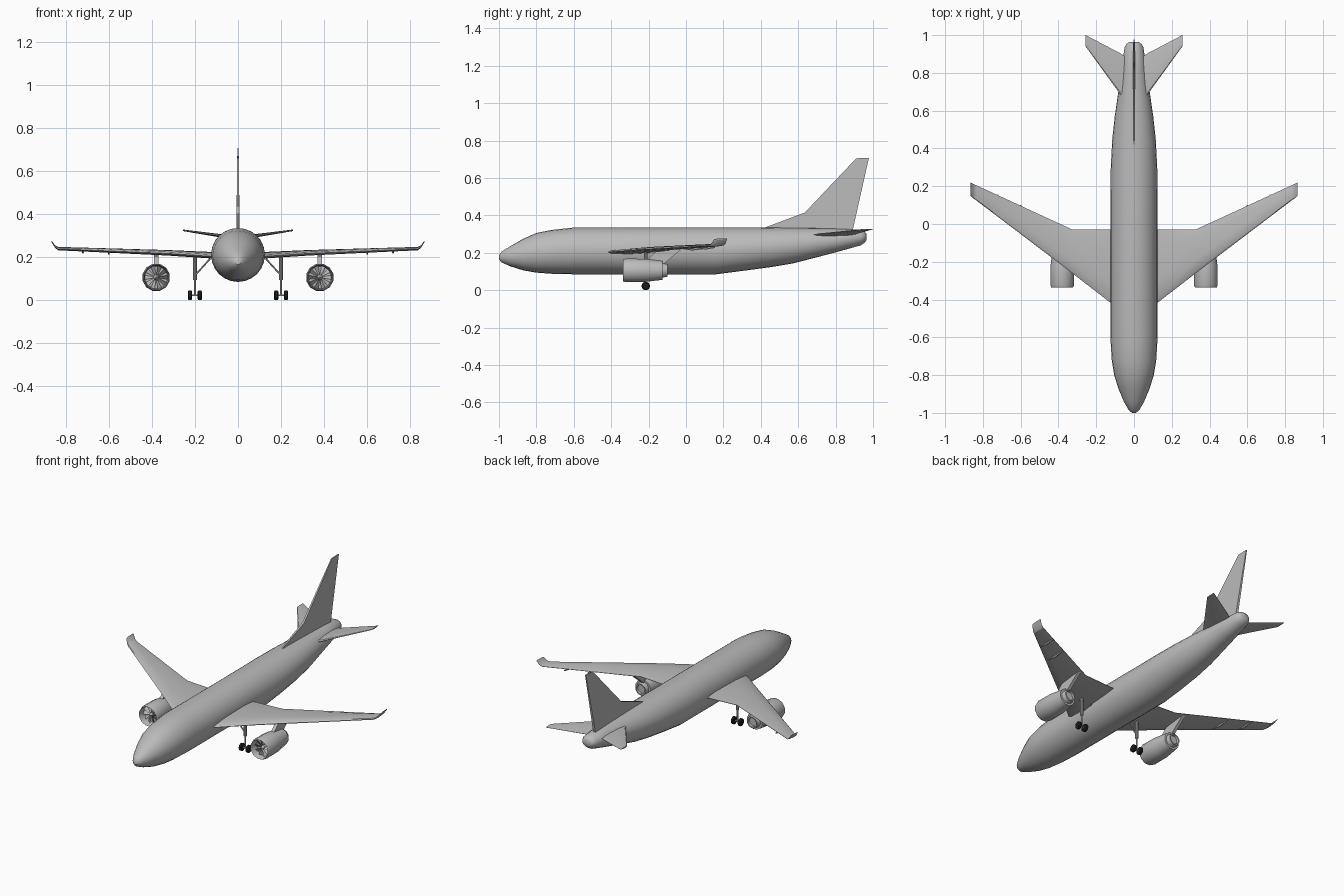
import bpy, bmesh, math
from mathutils import Vector

if "Cube" in bpy.data.objects:
    bpy.data.objects.remove(bpy.data.objects["Cube"])


def material(name, c):
    m = bpy.data.materials.new(name)
    m.diffuse_color = (*c, 1)
    m.use_nodes = True
    m.node_tree.nodes["Principled BSDF"].inputs["Base Color"].default_value = m.diffuse_color
    return m


GREY = material("airframe_grey", (0.5, 0.5, 0.5))
BLACK = material("tyre_black", (0.012, 0.012, 0.012))


def finish(bm, name, mat=GREY, mirror=False, angle=30):
    bmesh.ops.recalc_face_normals(bm, faces=bm.faces)
    me = bpy.data.meshes.new(name)
    bm.to_mesh(me)
    bm.free()
    me.materials.append(mat)
    ob = bpy.data.objects.new(name, me)
    bpy.context.collection.objects.link(ob)
    bpy.ops.object.select_all(action='DESELECT')
    ob.select_set(True)
    bpy.context.view_layer.objects.active = ob
    bpy.ops.object.shade_smooth_by_angle(angle=math.radians(angle))
    if mirror:
        ob.modifiers.new("mirror", 'MIRROR').use_mirror_merge = False
    return ob


def loft(bm, rings, caps=True):
    """Skin a list of closed point loops."""
    rows = [[bm.verts.new(p) for p in r] for r in rings]
    n = len(rows[0])
    for a, b in zip(rows, rows[1:]):
        for i in range(n):
            j = (i + 1) % n
            bm.faces.new((a[i], a[j], b[j], b[i]))
    if caps:
        bm.faces.new(rows[0])
        bm.faces.new(rows[-1])


def ellipse(y, cx, cz, rx, rz, n, phase=0.0):
    return [(cx + rx * math.cos(2 * math.pi * (i + phase) / n), y,
             cz + rz * math.sin(2 * math.pi * (i + phase) / n)) for i in range(n)]


def rod(bm, a, b, r, n=10):
    a, b = Vector(a), Vector(b)
    q = (b - a).to_track_quat('Z', 'Y')
    ring = [q @ Vector((r * math.cos(2 * math.pi * i / n),
                        r * math.sin(2 * math.pi * i / n), 0)) for i in range(n)]
    loft(bm, [[a + p for p in ring], [b + p for p in ring]])


# Airfoil as (chord fraction, height in thicknesses)
FOIL = [(0, 0), (0.05, 0.3), (0.3, 0.5), (0.8, 0.4), (1, 0.05),
        (1, -0.05), (0.8, -0.3), (0.3, -0.5), (0.05, -0.3)]


def foil(x, y0, y1, z0, z1, t):
    return [(x, y0 + f * (y1 - y0), z0 + f * (z1 - z0) + h * t) for f, h in FOIL]


# Fuselage: y, bottom, top, half width
bm = bmesh.new()
body = [(-1.0, .165, .185, .010), (-.985, .148, .207, .028), (-.94, .128, .235, .054),
        (-.87, .106, .275, .083), (-.80, .094, .306, .105), (-.72, .088, .322, .118),
        (-.60, .085, .335, .125), (.16, .085, .335, .125), (.30, .103, .335, .123),
        (.45, .123, .335, .115), (.57, .143, .334, .102), (.70, .176, .332, .083),
        (.82, .208, .329, .066), (.935, .240, .324, .050), (.955, .254, .314, .038),
        (.964, .267, .302, .024)]
loft(bm, [ellipse(y, 0, (a + b) / 2, w, (b - a) / 2, 24) for y, a, b, w in body])
finish(bm, "fuselage", angle=40)

# Wings with upturned tips
bm = bmesh.new()
loft(bm, [foil(.04, -.48, -.03, .202, .212, .027),
          foil(.127, -.415, -.03, .204, .216, .027),
          foil(.325, -.262, -.03, .217, .225, .024),
          foil(.835, .125, .205, .239, .242, .016),
          foil(.850, .135, .212, .248, .251, .012),
          foil(.866, .150, .220, .272, .276, .006)])
finish(bm, "wings", mirror=True)

# Flap track fairings under the outer wings
bm = bmesh.new()
for x, y0, y1, z in ((.60, -.03, .10, .224), (.72, .05, .155, .229)):
    loft(bm, [ellipse(y0, x, z, .002, .003, 6), ellipse((y0 + y1) / 2, x, z - .004, .005, .009, 6),
              ellipse(y1, x, z, .003, .004, 6)])
finish(bm, "flap_fairings", mirror=True)

# Horizontal tailplanes
bm = bmesh.new()
loft(bm, [foil(.02, .615, .87, .292, .292, .018),
          foil(.075, .69, .905, .298, .300, .016),
          foil(.256, .94, 1.0, .324, .326, .007)])
finish(bm, "tailplanes", mirror=True)

# Fin with dorsal fillet: outline (y, z, half thickness), tapered upward
bm = bmesh.new()
fin = [(.395, .325, .004), (.635, .415, .006), (.91, .705, .003), (.978, .708, .003),
       (.89, .315, .008)]
mid = [(.66, .325, .012), (.76, .42, .011), (.93, .705, .005), (.96, .706, .005),
       (.84, .32, .012)]
loft(bm, [[(s * w, y, z) for y, z, w in fin] for s in (-1, 1)])
finish(bm, "fin")
del mid

# Engine nacelles: revolved profile (y, radius) from fan face round to exhaust
EX, EZ, N = .38, .106, 12
bm = bmesh.new()
nacelle = [(-.285, .004), (-.285, .053), (-.325, .056), (-.336, .060), (-.322, .065),
           (-.22, .064), (-.125, .052), (-.125, .040), (-.10, .035), (-.10, .028),
           (-.112, .026), (-.112, .004)]
loft(bm, [ellipse(y, EX, EZ, r, r, N, .5) for y, r in nacelle])
finish(bm, "engine_nacelles", mirror=True)

# Fan blades and spinner
bm = bmesh.new()
loft(bm, [ellipse(-.286, EX, EZ, .016, .016, N), ellipse(-.318, EX, EZ, .003, .003, N)])
for k in range(10):
    a = 2 * math.pi * k / 10
    rad = Vector((math.cos(a), 0, math.sin(a)))
    tan = Vector((-math.sin(a), 0, math.cos(a)))
    c = Vector((EX, -.298, EZ))
    rings = []
    for r, w in ((.012, .003), (.053, .010)):
        rings.append([c + rad * r + tan * (s * w) + Vector((0, s * .007 + d, 0))
                      for s, d in ((-1, -.001), (1, -.001), (1, .001), (-1, .001))])
    loft(bm, rings)
finish(bm, "engine_fans", mirror=True)

# Engine pylons
bm = bmesh.new()
pylon = [(-.215, .155), (-.165, .205), (-.02, .222), (-.09, .165), (-.12, .14), (-.2, .14)]
loft(bm, [[(EX + s * .010, y, z) for y, z in pylon] for s in (-1, 1)])
finish(bm, "engine_pylons", mirror=True)

# Main landing gear legs, axles and braces
GX, GY, R = .20, -.215, .0225
bm = bmesh.new()
rod(bm, (GX, GY, R), (GX, GY, .12), .005)
rod(bm, (GX, GY, .095), (GX, GY, .21), .009)
rod(bm, (GX - .03, GY, R), (GX + .03, GY, R), .004)
rod(bm, (GX, GY, .115), (.13, GY, .192), .004)
finish(bm, "landing_gear_legs", mirror=True)

# Wheels
bm = bmesh.new()
for x in (GX - .023, GX + .023):
    prof = [(-.010, R * .75), (-.006, R), (.006, R), (.010, R * .75)]
    loft(bm, [[(x + dx, GY + r * math.cos(math.pi * i / 8), R + r * math.sin(math.pi * i / 8))
               for i in range(16)] for dx, r in prof])
finish(bm, "wheels", BLACK, mirror=True)
